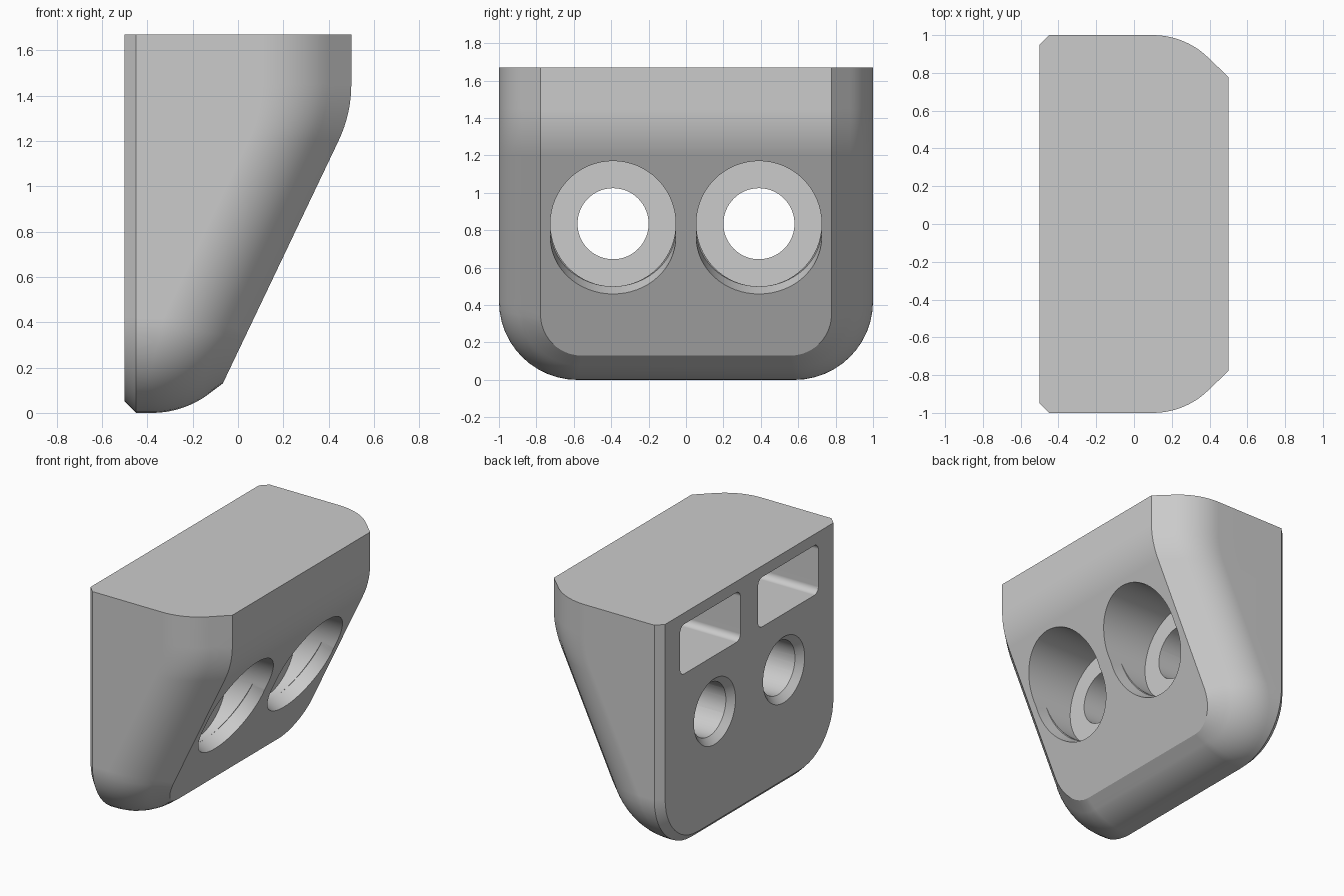
import bpy, bmesh
from math import sin, cos, pi, radians, sqrt
from mathutils import Matrix, Vector

if "Cube" in bpy.data.objects:
    bpy.data.objects.remove(bpy.data.objects["Cube"])

grey = bpy.data.materials.new("grey plastic")
grey.use_nodes = True
COLOUR = (0.6, 0.6, 0.6, 1)
grey.diffuse_color = COLOUR
grey.node_tree.nodes["Principled BSDF"].inputs["Base Color"].default_value = COLOUR

TOP, BEND_LOW, BEND_HIGH = 1.67, 1.2, 1.45
TILT = radians(25.5)
BEND_R = (BEND_HIGH - BEND_LOW) / sin(TILT)


def front_x(z):
    """Sloping front: upright at the top, then a bend, then a straight slope."""
    if z >= BEND_HIGH:
        return 0.5
    if z >= BEND_LOW:
        return 0.5 - BEND_R + sqrt(BEND_R ** 2 - (BEND_HIGH - z) ** 2)
    return 0.5 - BEND_R * (1 - cos(TILT)) - (BEND_LOW - z) * sin(TILT) / cos(TILT)


def u_ring(inset, low, radius, depth_side, depth_low, flat_x=None):
    """Half a U outline, mirrored: down the side, round the corner, along the base."""
    half = 1 - inset
    pts = [(half, TOP, 0.0)]
    pts += [(half, BEND_HIGH + (BEND_LOW - BEND_HIGH) * i / 8, 0.0) for i in range(9)]
    for i in range(13):
        a = i / 12 * pi / 2
        pts.append((half - radius * (1 - cos(a)), low + radius * (1 - sin(a)), i / 12))
    side = []
    for y, z, w in pts:
        depth = depth_side + (depth_low - depth_side) * w
        x = front_x(z) - depth if flat_x is None else flat_x
        side.append(Vector((x, y, z)))
    return side + [Vector((p.x, -p.y, p.z)) for p in reversed(side)]


# Body: outlines lofted from the front face, over the rounded rim, to the back
R, STEPS = 0.42, 10
LOW_ANGLE = radians(35)
rings = [u_ring(0.222, 0.13, 0.22, 0, 0)]
for i in range(STEPS + 1):
    a = pi / 4 * (1 - i / STEPS)
    b = LOW_ANGLE * (1 - i / STEPS)
    inset, low = R * (1 - cos(a)), R * (1 - cos(b))
    depth_low = front_x(low) - (-0.38 + R * sin(b))
    rings.append(u_ring(inset, low, R - inset * 0.9, 0.4 - R * sin(a), depth_low))
rings.append(u_ring(0, 0, R, 0, 0, -0.45))
rings.append(u_ring(0.05, 0.05, R - 0.05, 0, 0, -0.5))

bm = bmesh.new()
loft = [[bm.verts.new(p) for p in ring] for ring in rings]
count = len(loft[0])
for r0, r1 in zip(loft, loft[1:]):
    for i in range(count - 1):
        bm.faces.new((r0[i], r0[i + 1], r1[i + 1], r1[i]))
front = loft[0]
for i in range(count // 2 - 1):
    bm.faces.new((front[i], front[i + 1], front[count - 2 - i], front[count - 1 - i]))
bm.faces.new(loft[-1])
bm.faces.new([r[0] for r in loft] + [r[-1] for r in reversed(loft)])
bmesh.ops.recalc_face_normals(bm, faces=bm.faces)


def make_object(name, mesh_bm):
    mesh = bpy.data.meshes.new(name)
    mesh_bm.to_mesh(mesh)
    mesh_bm.free()
    mesh.materials.append(grey)
    obj = bpy.data.objects.new(name, mesh)
    bpy.context.collection.objects.link(obj)
    return obj


body = make_object("wedge_body", bm)
cutters = []


def cut(name, cutter_bm):
    obj = make_object(name, cutter_bm)
    obj.hide_render = True
    mod = body.modifiers.new(name, "BOOLEAN")
    mod.operation, mod.solver, mod.object = "DIFFERENCE", "EXACT", obj
    cutters.append(obj)


def cylinder(start, length, r1, r2, tilt=0.0):
    """Cylinder or cone from a start point along +x, tilted downwards."""
    c = bmesh.new()
    move = Matrix.Translation(start) @ Matrix.Rotation(pi / 2 + tilt, 4, "Y")
    move = move @ Matrix.Translation((0, 0, length / 2))
    bmesh.ops.create_cone(c, cap_ends=True, segments=64, radius1=r1, radius2=r2,
                          depth=length, matrix=move)
    return c


HOLE_Z, BORE_R, SCREW_R = 0.835, 0.335, 0.19
for side, s in (("left", 1), ("right", -1)):
    y = 0.39 * s
    # Screw hole, wide front bore, lip below the bore, bevel at the back
    cut(side + "_screw_hole", cylinder((-0.7, y, HOLE_Z), 1.2, SCREW_R, SCREW_R))
    cut(side + "_bore", cylinder((-0.05, y, HOLE_Z), 1, BORE_R, BORE_R))
    lip = Vector((0.005, y, 0.5)) + Vector((sin(TILT), 0, cos(TILT))) * BORE_R
    cut(side + "_bore_lip", cylinder(lip, 0.6, BORE_R, BORE_R, TILT))
    cut(side + "_back_bevel", cylinder((-0.51, y, HOLE_Z), 0.06, SCREW_R + 0.055, SCREW_R - 0.005))

    # Rounded rectangular pocket in the back
    c = bmesh.new()
    size = Matrix.Diagonal((0.9, 0.68, 0.355, 1))
    bmesh.ops.create_cube(c, size=1, matrix=Matrix.Translation((-0.25, 0.44 * s, 1.412)) @ size)
    long_edges = [e for e in c.edges if abs(e.verts[0].co.x - e.verts[1].co.x) > 0.5]
    bmesh.ops.bevel(c, geom=long_edges, offset=0.045, segments=6, profile=0.5, affect="EDGES")
    cut(side + "_pocket", c)

# Bake the cuts, drop the cutters and shade
bpy.context.view_layer.objects.active = body
body.select_set(True)
for name in [m.name for m in body.modifiers]:
    bpy.ops.object.modifier_apply(modifier=name)
for obj in cutters:
    bpy.data.objects.remove(obj)
bpy.ops.object.shade_smooth_by_angle(angle=radians(24))
weighted = body.modifiers.new("even_shading", "WEIGHTED_NORMAL")
weighted.keep_sharp = True
